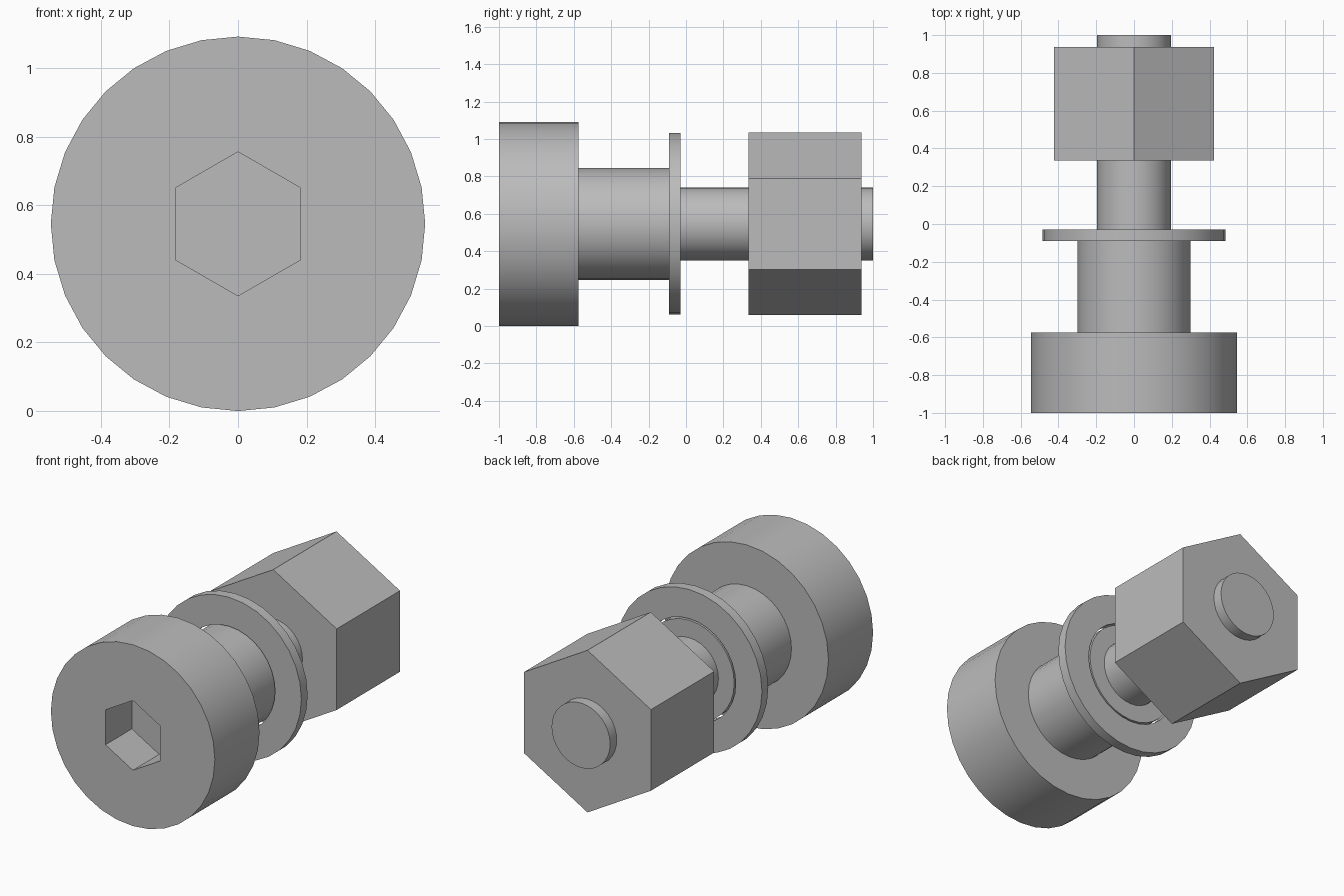
import bpy
import bmesh
from math import cos, sin, radians, tau

if "Cube" in bpy.data.objects:
    bpy.data.objects.remove(bpy.data.objects["Cube"], do_unlink=True)

AXIS_Z = 0.546

steel = bpy.data.materials.new("grey steel")
steel.use_nodes = True
GREY = (0.5, 0.5, 0.5, 1)
steel.diffuse_color = GREY
steel.node_tree.nodes["Principled BSDF"].inputs["Base Color"].default_value = GREY


def revolve(name, profile, sides=32, ring=False):
    """Turn (radius, y) points about the bolt axis; ring closes the profile on itself."""
    bm = bmesh.new()
    loops = []
    for radius, y in profile:
        angles = [tau * i / sides for i in range(sides)]
        loops.append([bm.verts.new((radius * sin(a), y, AXIS_Z + radius * cos(a)))
                      for a in angles])
    pairs = list(zip(loops, loops[1:]))
    if ring:
        pairs.append((loops[-1], loops[0]))
    else:
        bm.faces.new(loops[0])
        bm.faces.new(loops[-1])
    for a, b in pairs:
        for i in range(sides):
            j = (i + 1) % sides
            bm.faces.new((a[i], a[j], b[j], b[i]))
    bmesh.ops.recalc_face_normals(bm, faces=bm.faces)
    mesh = bpy.data.meshes.new(name)
    bm.to_mesh(mesh)
    bm.free()
    mesh.materials.append(steel)
    obj = bpy.data.objects.new(name, mesh)
    bpy.context.collection.objects.link(obj)
    return obj


def activate(obj):
    bpy.ops.object.select_all(action="DESELECT")
    obj.select_set(True)
    bpy.context.view_layer.objects.active = obj


# Bolt: wide head, shoulder and thin shank in one turned piece
bolt = revolve("shoulder_bolt", [(0.546, -1), (0.546, -0.575), (0.30, -0.575),
                                 (0.30, -0.03), (0.195, -0.03), (0.195, 1)])

# Hexagonal key socket sunk into the head
cutter = revolve("socket_cutter", [(0.21, -1.1), (0.21, -0.75)], sides=6)
cutter.hide_render = True
activate(bolt)
cut = bolt.modifiers.new("socket", "BOOLEAN")
cut.operation = "DIFFERENCE"
cut.solver = "EXACT"
cut.object = cutter
bpy.ops.object.modifier_apply(modifier=cut.name)
bpy.data.objects.remove(cutter, do_unlink=True)

# Loose washer around the end of the shoulder
washer = revolve("washer", [(0.485, -0.09), (0.485, -0.03),
                            (0.31, -0.03), (0.31, -0.09)], ring=True)

# Long hexagonal nut near the tip
revolve("hex_nut", [(0.488, 0.335), (0.488, 0.937)], sides=6)

# Smooth the round walls, keep the rims crisp
for part in (bolt, washer):
    activate(part)
    bpy.ops.object.shade_smooth_by_angle(angle=radians(30))
